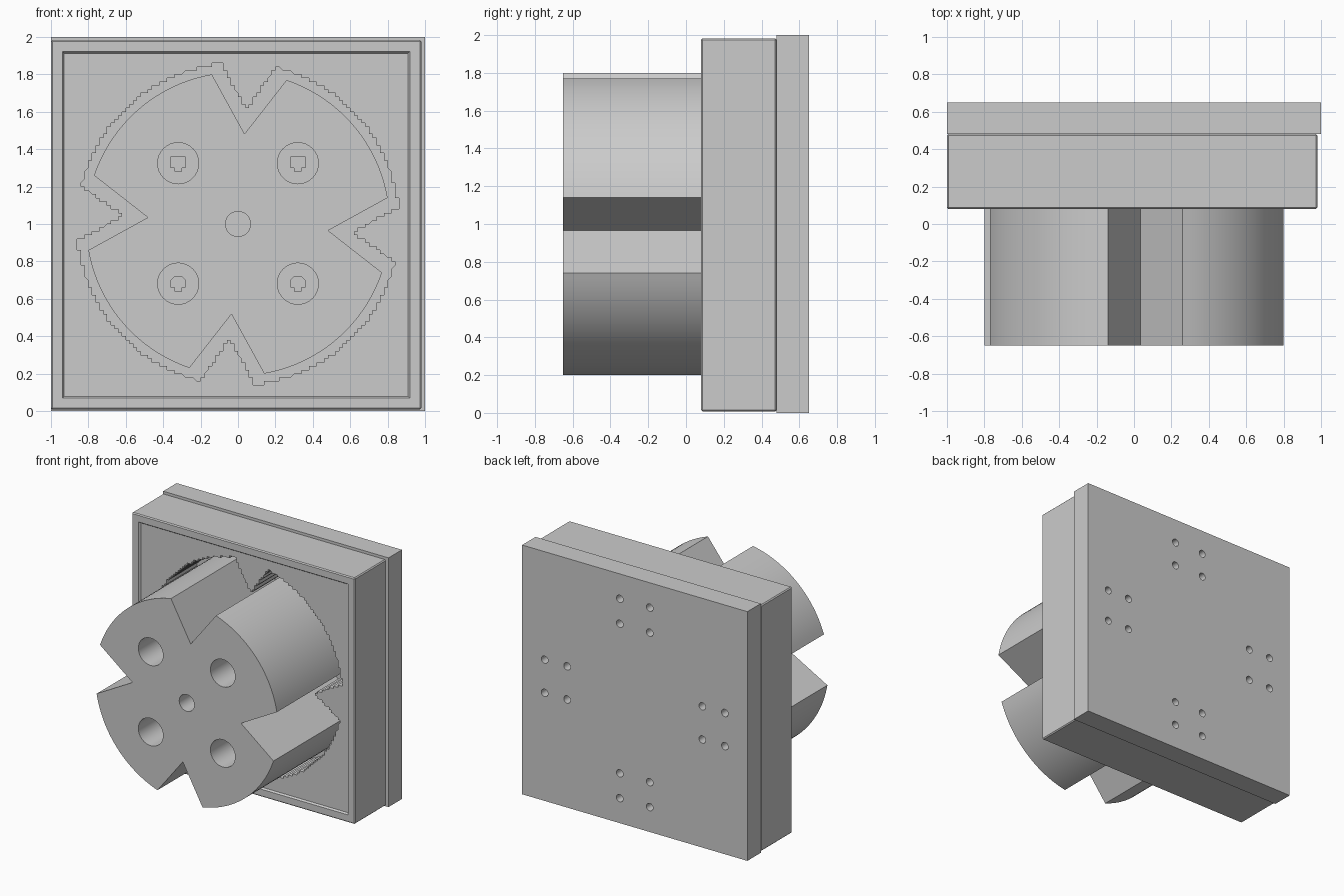
import bpy, bmesh, math
from mathutils import Vector, Matrix

if "Cube" in bpy.data.objects:
    bpy.data.objects.remove(bpy.data.objects["Cube"])

CZ = 1.0  # height of the disc axis


def finish(name, bm):
    bmesh.ops.recalc_face_normals(bm, faces=bm.faces)
    me = bpy.data.meshes.new(name)
    bm.to_mesh(me)
    bm.free()
    ob = bpy.data.objects.new(name, me)
    bpy.context.collection.objects.link(ob)
    return ob


def prism(name, loops, y0, y1):
    """Extrude one or more closed x/z outlines from y0 to y1."""
    bm = bmesh.new()
    for pts in loops:
        f = bm.faces.new([bm.verts.new((x, y0, z)) for x, z in pts])
        ext = bmesh.ops.extrude_face_region(bm, geom=[f])
        moved = [v for v in ext["geom"] if isinstance(v, bmesh.types.BMVert)]
        bmesh.ops.translate(bm, verts=moved, vec=(0, y1 - y0, 0))
    return finish(name, bm)


def circle(x, z, r, n=32):
    return [(x + r * math.cos(2 * math.pi * i / n), z + r * math.sin(2 * math.pi * i / n))
            for i in range(n)]


def rect(x0, x1, z0, z1):
    return [(x0, z0), (x1, z0), (x1, z1), (x0, z1)]


def notched_disc(right, tip, left, n):
    """Disc with four V notches; the points describe the upper notch."""
    pts = []
    for k in range(4):
        rot = Matrix.Rotation(k * math.pi / 2, 2)
        r, t, l = (rot @ Vector(p) for p in (right, tip, left))
        pts += [r, t, l]
        a0 = math.atan2(left[1], left[0])
        a1 = math.atan2(right[1], right[0]) + math.pi / 2
        rad = Vector(left).length
        for i in range(1, n):
            a = a0 + (a1 - a0) * i / n + k * math.pi / 2
            pts.append(Vector((rad * math.cos(a), rad * math.sin(a))))
    return [(p.x, p.y + CZ) for p in pts]


def stepped(pts, cell=0.02, step=0.004):
    """Resample an outline and snap it to a grid for a fine jagged edge."""
    out = []
    for a, b in zip(pts, pts[1:] + pts[:1]):
        n = max(1, int(math.dist(a, b) / step))
        for i in range(n):
            p = tuple(round((a[j] + (b[j] - a[j]) * i / n) / cell) * cell for j in (0, 1))
            if p not in out:
                out.append(p)
    return out


def cut(ob, cutter):
    mod = ob.modifiers.new("cut", "BOOLEAN")
    mod.operation, mod.solver, mod.object = "DIFFERENCE", "EXACT", cutter
    dg = bpy.context.evaluated_depsgraph_get()
    me = bpy.data.meshes.new_from_object(ob.evaluated_get(dg))
    ob.modifiers.clear()
    ob.data = me
    bpy.data.objects.remove(cutter)


def smooth(ob):
    bpy.ops.object.select_all(action="DESELECT")
    ob.select_set(True)
    bpy.context.view_layer.objects.active = ob
    bpy.ops.object.shade_smooth_by_angle(angle=math.radians(25))


# Back plate with four groups of four screw holes
plate = prism("back_plate", [rect(-1, 1, 0, 2)], 0.48, 0.65)
holes = []
for s in (-1, 1):
    for d in (0.6, 0.8):
        for w in (-0.133, 0.133):
            holes += [circle(w, CZ + s * d, 0.03, 16), circle(s * d, CZ + w, 0.03, 16)]
cut(plate, prism("screw_cutter", holes, 0.5, 0.7))
smooth(plate)

# Front block: softened edges, shallow recessed face, jagged pocket around the disc
block = prism("front_block", [rect(-1, 0.98, 0.008, 1.983)], 0.08, 0.48)
bm = bmesh.new()
bm.from_mesh(block.data)
bmesh.ops.bevel(bm, geom=bm.edges[:], offset=0.008, segments=1, affect="EDGES")
front = min(bm.faces, key=lambda f: f.calc_center_median().y)
bmesh.ops.inset_region(bm, faces=[front], thickness=0.075)
bmesh.ops.inset_region(bm, faces=[front], thickness=0.014, depth=-0.014)
bm.to_mesh(block.data)
bm.free()
pocket = notched_disc((0.20, 0.835), (0.045, 0.61), (-0.09, 0.856), 40)
cut(block, prism("pocket_cutter", [stepped(pocket)], 0.0, 0.6))

# Notched disc with a centre bore and four round holes
disc = prism("notched_disc", [notched_disc((0.26, 0.77), (0.035, 0.482), (-0.14, 0.8), 24)],
             -0.65, 0.48)
corners = [(sx * 0.32, CZ + 0.003 + sz * 0.322) for sx in (-1, 1) for sz in (-1, 1)]
bores = [circle(x, z, 0.11) for x, z in corners] + [circle(0, CZ, 0.067)]
cut(disc, prism("bore_cutter", bores, -0.8, 0.6))
smooth(disc)

# Thin jagged pins standing inside the four holes
prism("hole_pins", [stepped(circle(x, z, 0.042)) for x, z in corners], 0.094, 0.48)
